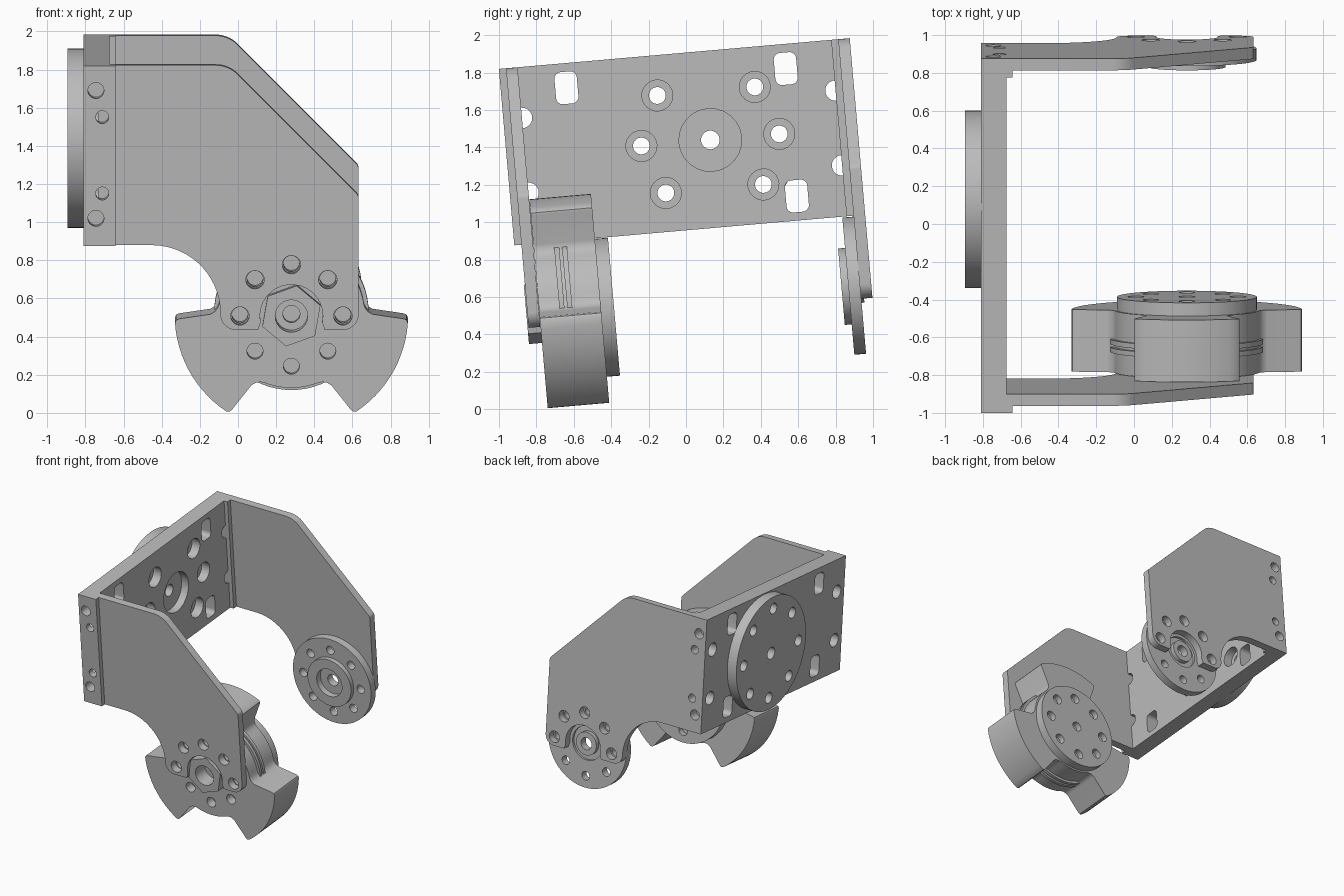
import bpy, bmesh, math
from math import sin, cos, pi, radians
from mathutils import Matrix, Vector

if "Cube" in bpy.data.objects:
    bpy.data.objects.remove(bpy.data.objects["Cube"], do_unlink=True)

metal = bpy.data.materials.new("grey metal")
metal.use_nodes = True
metal.diffuse_color = (0.5, 0.5, 0.5, 1)
metal.node_tree.nodes["Principled BSDF"].inputs["Base Color"].default_value = (0.5, 0.5, 0.5, 1)

parts = []
CX, CZ = 0.28, 0.58          # joint axis
FRONT, BACK = -0.838, 0.945  # lower y of each corner bar
TOP, LOW = 1.9, 0.953        # bracket height range
PY, PZ = 0.255, 1.423        # hub centre on the back plate


def finish(name, bm, keep=True):
    bmesh.ops.recalc_face_normals(bm, faces=bm.faces)
    mesh = bpy.data.meshes.new(name)
    bm.to_mesh(mesh)
    bm.free()
    ob = bpy.data.objects.new(name, mesh)
    bpy.context.collection.objects.link(ob)
    if keep:
        mesh.materials.append(metal)
        parts.append(ob)
    else:
        ob.hide_render = True
    return ob


def prism(name, pts, lo, hi, axis="y", keep=True):
    """Extrude a 2D outline: (x, z) along y or (y, z) along x."""
    bm = bmesh.new()
    place = (lambda a, b, d: (a, d, b)) if axis == "y" else (lambda a, b, d: (d, a, b))
    face = bm.faces.new([bm.verts.new(place(a, b, lo)) for a, b in pts])
    geo = bmesh.ops.extrude_face_region(bm, geom=[face])["geom"]
    move = Vector(place(0, 0, hi - lo))
    bmesh.ops.translate(bm, vec=move, verts=[v for v in geo if isinstance(v, bmesh.types.BMVert)])
    return finish(name, bm, keep)


def circle(a, b, r, n=32, start=0):
    return [(a + r * cos(start + 2 * pi * i / n), b + r * sin(start + 2 * pi * i / n)) for i in range(n)]


def disc(name, a, b, r, lo, hi, axis="y", keep=True, n=64):
    return prism(name, circle(a, b, r, n), lo, hi, axis, keep)


def rect(a0, a1, b0, b1):
    return [(a0, b0), (a1, b0), (a1, b1), (a0, b1)]


def rounded(corners, steps=6):
    """Round each (a, b, radius) corner of an outline."""
    out = []
    for i, (a, b, r) in enumerate(corners):
        p = Vector((a, b))
        if r == 0:
            out.append((a, b))
            continue
        u = (Vector(corners[i - 1][:2]) - p).normalized()
        v = (Vector(corners[(i + 1) % len(corners)][:2]) - p).normalized()
        half = u.angle(v) / 2
        mid = p + (u + v).normalized() * (r / sin(half))
        s, e = p + u * (r / math.tan(half)) - mid, p + v * (r / math.tan(half)) - mid
        for k in range(steps + 1):
            d = s.lerp(e, k / steps).normalized() * r
            out.append(tuple(mid + d))
    return out


def cut(targets, cutter):
    for ob in targets:
        mod = ob.modifiers.new("cut", "BOOLEAN")
        mod.operation, mod.solver, mod.object = "DIFFERENCE", "EXACT", cutter
        bpy.context.view_layer.objects.active = ob
        bpy.ops.object.modifier_apply(modifier=mod.name)
    bpy.data.objects.remove(cutter, do_unlink=True)


def drill(targets, a, b, r, lo, hi, axis="y"):
    cut(targets, disc("cutter", a, b, r, lo, hi, axis, False, 24))


def ring(a, b, r, angles):
    return [(a + r * cos(radians(t)), b + r * sin(radians(t))) for t in angles]


EIGHT = range(0, 360, 45)

# Back plate with hub recess, screw holes and slots
plate = prism("back_plate", rect(FRONT, BACK + 0.1, LOW, TOP), -0.81, -0.675, "x")
hub = disc("plate_hub_disc", PY, PZ, 0.47, -0.895, -0.81, "x")
drill([plate], PY, PZ, 0.168, -0.74, -0.6, "x")
drill([plate, hub], PY, PZ, 0.05, -1, -0.6, "x")
for y, z in ring(PY, PZ, 0.37, EIGHT):
    drill([hub], y, z, 0.045, -1, -0.75, "x")
for y, z in ring(PY, PZ, 0.37, (0, 45, 135, 180, 225, 315)):
    drill([plate], y, z, 0.083, -0.75, -0.6, "x")
    drill([plate], y, z, 0.045, -0.9, -0.7, "x")
for y in (-0.487, 0.69):
    for z in (1.084, 1.768):
        w, h, r = 0.06, 0.086, 0.035
        slot = rounded([(y - w, z - h, r), (y + w, z - h, r), (y + w, z + h, r), (y - w, z + h, r)])
        cut([plate], prism("cutter", slot, -1, -0.5, "x", False))
for y in (FRONT + 0.1, BACK):
    for z in (1.226, 1.628):
        drill([plate], y, z, 0.055, -1, -0.5, "x")

# Arm outline: chamfered top, curved underside, two ears around an arch
outline = rounded([(-0.7, TOP, 0), (-0.05, TOP, 0.16), (0.632, 1.215, 0.04), (0.632, 0.507, 0.08),
                   (0.455, 0.507, 0)], 8)
outline += [(CX + 0.165 * cos(radians(t)), CZ + 0.165 * sin(radians(t))) for t in range(-12, 193, 12)]
outline += rounded([(0.105, 0.507, 0), (-0.092, 0.507, 0.08), (-0.092, 0.593, 0)], 8)[:-1]
outline += [(-0.452 + 0.36 * cos(radians(t)), 0.593 + 0.36 * sin(radians(t))) for t in range(0, 91, 6)]
outline += [(-0.7, LOW)]

# Corner bars and arms, the same piece at the front and the back
for side, y in (("front", FRONT), ("back", BACK)):
    bar = prism(side + "_corner_bar", rect(-0.735, -0.642, LOW, TOP), y, y + 0.1)
    arm = prism(side + "_arm", outline, y + 0.038, y + 0.1)
    outer = (y - 0.05, y + 0.085) if side == "front" else (y + 0.015, y + 0.15)
    for z in (1.097, 1.77):
        drill([plate, bar, arm], -0.745, z, 0.042, *outer)
    for z in (1.228, 1.63):
        drill([plate, bar, arm], -0.712, z, 0.034, *outer)
    for x, z in ring(CX, CZ, 0.27, range(0, 181, 45)):
        drill([arm], x, z, 0.048, y, y + 0.2)

# Idler disc on the back arm
idler = disc("idler_disc", CX, CZ, 0.368, 0.922, 0.985)
collar = disc("idler_collar", CX, CZ, 0.205, 0.885, 0.93)
for x, z in ring(CX, CZ, 0.27, EIGHT):
    drill([idler], x, z, 0.036, 0.8, 1.1)
drill([collar, idler], CX, CZ, 0.12, 0.8, 0.935)
drill([idler], CX, CZ, 0.14, 0.965, 1.1)
drill([idler], CX, CZ, 0.05, 0.8, 1.1)
step = disc("idler_inner_ring", CX, CZ, 0.095, 0.94, 1.0)
drill([step], CX, CZ, 0.05, 0.8, 1.1)

# Joint housing with three lobes
def lobe_side(axis, offsets):
    return [(CX + r * cos(radians(axis + t)), CZ + r * sin(radians(axis + t))) for r, t in offsets]


profile = []
flank = [(0.384, 38), (0.39, 35), (0.402, 32.5), (0.425, 30.5), (0.59, 28), (0.605, 27.4), (0.612, 26)]
for axis in (90, 210, 330):
    profile += lobe_side(axis, [(r, -t) for r, t in flank])
    profile += lobe_side(axis, [(0.612, t) for t in range(-22, 23, 4)])
    profile += lobe_side(axis, flank[::-1])
    profile += lobe_side(axis, [(0.384, t) for t in range(43, 80, 5)])
housing = prism("joint_housing", profile, -0.736, -0.406)
disc("housing_band_a", CX, CZ, 0.405, -0.627, -0.6)
disc("housing_band_b", CX, CZ, 0.405, -0.585, -0.558)
for x, z in ring(CX, CZ, 0.27, EIGHT):
    drill([housing], x, z, 0.042, -0.8, -0.66)

# Hexagonal boss in the arch
boss = prism("hex_boss", circle(CX, CZ, 0.162, 6, radians(20)), -0.806, -0.73)
drill([boss, housing], CX, CZ, 0.085, -0.9, -0.68)
drill([housing], CX, CZ, 0.045, -0.7, -0.62)

# Output disc on the inner side of the housing
output = disc("output_disc", CX, CZ, 0.37, -0.41, -0.336)
for x, z in ring(CX, CZ, 0.27, EIGHT) + [(CX, CZ)]:
    drill([output], x, z, 0.042, -0.385, -0.2)

# Tilt the whole assembly and smooth the round faces
tilt = Matrix.Rotation(radians(5), 4, "X")
bpy.ops.object.select_all(action="DESELECT")
for ob in parts:
    ob.data.transform(tilt)
    ob.select_set(True)
bpy.context.view_layer.objects.active = parts[0]
bpy.ops.object.shade_smooth_by_angle(angle=radians(30))
